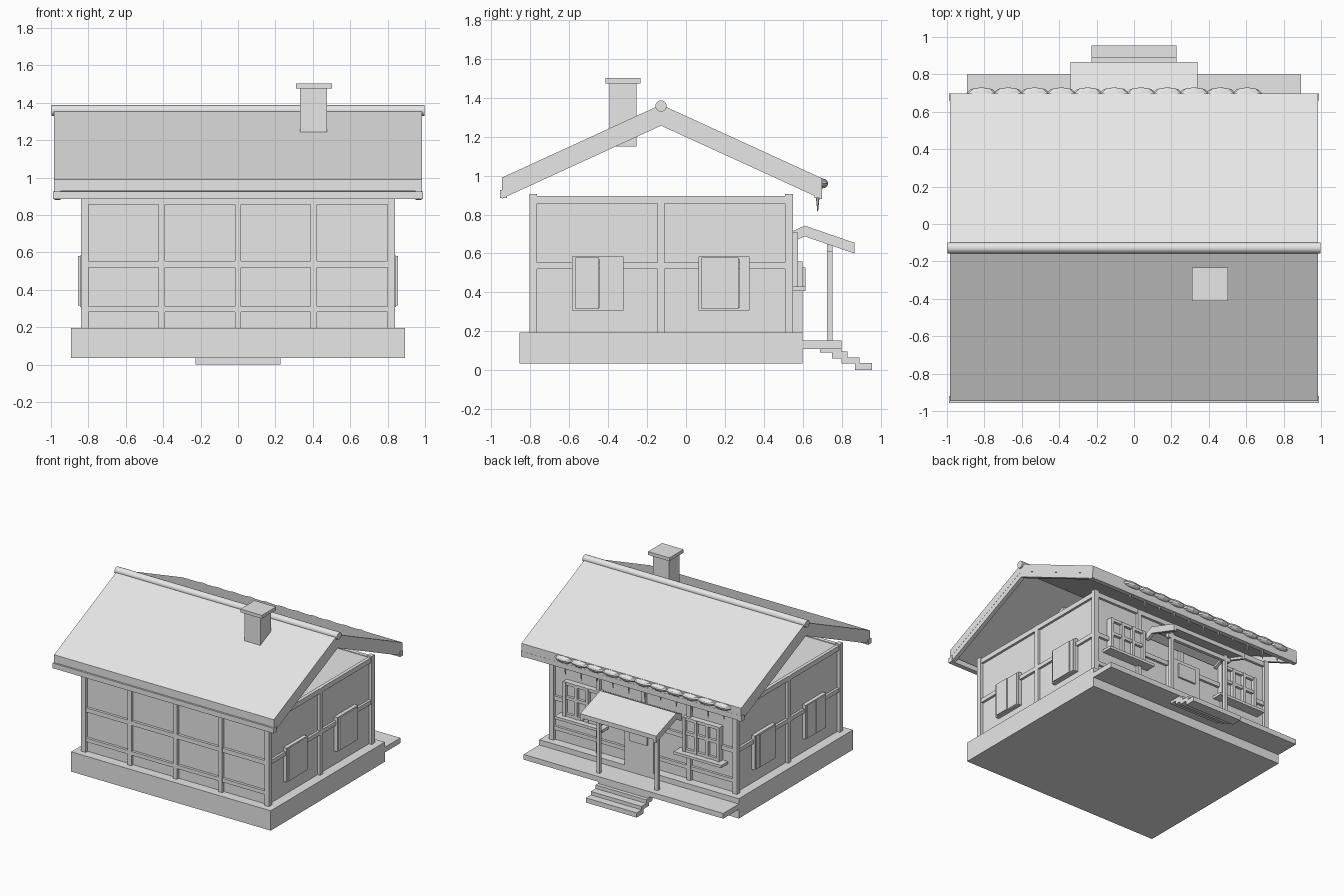
import bpy, bmesh, math
from mathutils import Matrix

cube = bpy.data.objects.get("Cube")
if cube:
    bpy.data.objects.remove(cube, do_unlink=True)

mat = bpy.data.materials.new("light_grey")
mat.use_nodes = True
GREY = (0.8, 0.8, 0.8, 1)
mat.diffuse_color = GREY
mat.node_tree.nodes["Principled BSDF"].inputs["Base Color"].default_value = GREY


def finish(name, bm):
    bmesh.ops.recalc_face_normals(bm, faces=bm.faces[:])
    mesh = bpy.data.meshes.new(name)
    bm.to_mesh(mesh)
    bm.free()
    mesh.materials.append(mat)
    ob = bpy.data.objects.new(name, mesh)
    bpy.context.scene.collection.objects.link(ob)
    return ob


def box(name, xs, ys, zs):
    bm = bmesh.new()
    size = [s[1] - s[0] for s in (xs, ys, zs)]
    mid = [(s[1] + s[0]) / 2 for s in (xs, ys, zs)]
    bmesh.ops.create_cube(bm, size=1, matrix=Matrix.Translation(mid) @ Matrix.Diagonal((*size, 1)))
    return finish(name, bm)


def prism(name, profile, x0, x1):
    """Extrude a (y, z) outline along x."""
    bm = bmesh.new()
    face = bm.faces.new([bm.verts.new((x0, y, z)) for y, z in profile])
    new = bmesh.ops.extrude_face_region(bm, geom=[face])["geom"]
    bmesh.ops.translate(bm, vec=(x1 - x0, 0, 0), verts=[v for v in new if isinstance(v, bmesh.types.BMVert)])
    return finish(name, bm)


def chevron(line, drop, thick):
    """Band of constant vertical thickness below a (y, z) line."""
    return [(y, z - drop) for y, z in line] + [(y, z - drop - thick) for y, z in reversed(line)]


# Plinth, porch deck and steps
box("plinth", (-0.893, 0.893), (-0.857, 0.60), (0.035, 0.195))
box("porch_deck", (-0.893, 0.893), (0.59, 0.80), (0.11, 0.152))
for y0, y1, z0, z1 in ((0.69, 0.80, 0.09, 0.11), (0.75, 0.83, 0.06, 0.095),
                       (0.80, 0.892, 0.035, 0.066), (0.87, 0.955, 0, 0.038)):
    box("porch_step", (-0.227, 0.227), (y0, y1), (z0, z1))

# Wall block with timber frame
box("walls", (-0.815, 0.815), (-0.78, 0.525), (0.19, 0.89))
XS = (-0.82, -0.408, 0, 0.405, 0.82)
BACK, FRONT, MID = -0.785, 0.529, -0.128
for y in (BACK, FRONT):
    for x in XS:
        r = 0.02 if abs(x) > 0.8 else 0.017
        box("wall_post", (x - r, x + r), (y - 0.02, y + 0.02), (0.19, 0.907 if abs(x) > 0.8 else 0.89))
    for z0, z1 in ((0.856, 0.895), (0.52, 0.555), (0.28, 0.31)):
        box("wall_rail", (-0.82, 0.82), (y - 0.016, y + 0.016), (z0, z1))
for x in (-0.82, 0.82):
    box("side_post", (x - 0.017, x + 0.017), (MID - 0.018, MID + 0.018), (0.19, 0.895))
    for z0, z1 in ((0.856, 0.895), (0.52, 0.553)):
        box("side_rail", (x - 0.014, x + 0.014), (BACK, FRONT), (z0, z1))

# Side windows with closed shutters
for s in (-1, 1):
    def span(a, b):
        return tuple(sorted((s * a, s * b)))
    for y0, split in ((-0.585, -0.446), (0.064, 0.272)):
        y1 = y0 + 0.263
        for a, b in ((y0, y0 + 0.016), (y1 - 0.016, y1)):
            box("shutter_frame_side", span(0.81, 0.845), (a, b), (0.308, 0.584))
        for a, b in ((0.308, 0.322), (0.57, 0.584)):
            box("shutter_frame_end", span(0.81, 0.845), (y0, y1), (a, b))
        box("shutter_wide", span(0.81, 0.855), (y0 + 0.016, split - 0.002), (0.315, 0.58))
        box("shutter_narrow", span(0.81, 0.85), (split + 0.002, y1 - 0.016), (0.315, 0.58))

# Porch windows: frame, bars and sill
for s in (-1, 1):
    x0, x1 = sorted((s * 0.37, s * 0.70))
    box("window_pane", (x0, x1), (0.52, 0.549), (0.43, 0.70))
    for i in range(4):
        x = x0 + 0.012 + i * (x1 - x0 - 0.024) / 3
        box("window_bar", (x - 0.012, x + 0.012), (0.52, 0.575), (0.43, 0.707))
    for z in (0.44, 0.58, 0.695):
        box("window_crossbar", (x0, x1), (0.52, 0.57), (z - 0.012, z + 0.012))
    sill = sorted((s * 0.32, s * 0.745))
    box("window_sill", sill, (0.53, 0.615), (0.408, 0.43))

# Door
box("door", (-0.13, 0.13), (0.52, 0.60), (0.15, 0.56))
box("door_panel", (-0.08, 0.08), (0.59, 0.615), (0.41, 0.527))

# Porch canopy on posts
canopy = [(0.545, 0.713), (0.61, 0.743), (0.866, 0.655)]
prism("canopy_roof", chevron(canopy, 0, 0.035), -0.34, 0.34)
for s in (-1, 1):
    x0, x1 = sorted((s * 0.34, s * 0.315))
    prism("canopy_trim", chevron(canopy, 0.035, 0.02), x0, x1)
    box("porch_post", (s * 0.26 - 0.014, s * 0.26 + 0.014), (0.726, 0.752), (0.15, 0.66))
box("porch_beam", (-0.3, 0.3), (0.726, 0.752), (0.61, 0.645))

# Main roof: slab, gable boards, eave beams, ridge roll
roof = [(-0.946, 0.99), (MID, 1.365), (0.698, 0.987)]
prism("roof_slab", chevron(roof, 0, 0.063), -0.983, 0.983)
for s in (-1, 1):
    x0, x1 = sorted((s * 0.982, s * 0.95))
    prism("gable_board", chevron(roof, 0.063, 0.045), x0, x1)
for y in (-0.938, 0.68):
    box("eave_beam", (-0.988, 0.988), (y - 0.019, y + 0.019), (0.884, 0.925))
bm = bmesh.new()
bmesh.ops.create_cone(bm, cap_ends=True, segments=20, radius1=0.029, radius2=0.029, depth=1.992,
                      matrix=Matrix.Translation((0, MID, 1.358)) @ Matrix.Rotation(math.pi / 2, 4, "Y"))
ridge = finish("ridge_roll", bm)
bpy.context.view_layer.objects.active = ridge
ridge.select_set(True)
bpy.ops.object.shade_smooth_by_angle()

# Rounded lumps and hanging icicles along the porch eave
for i in range(11):
    x = -0.815 + i * 0.142
    bm = bmesh.new()
    bmesh.ops.create_uvsphere(bm, u_segments=8, v_segments=6, radius=1,
                              matrix=Matrix.Translation((x, 0.699, 0.96)) @ Matrix.Diagonal((0.08, 0.032, 0.026, 1)))
    finish("eave_lump", bm)
    length = 0.04 + 0.03 * ((i * 3) % 4) / 3
    bm = bmesh.new()
    bmesh.ops.create_cone(bm, cap_ends=True, segments=6, radius1=0.002, radius2=0.009, depth=length,
                          matrix=Matrix.Translation((x, 0.677, 0.885 - length / 2)))
    finish("icicle", bm)

# Chimney
box("chimney_stack", (0.332, 0.475), (-0.393, -0.254), (1.15, 1.48))
box("chimney_cap", (0.311, 0.503), (-0.413, -0.233), (1.475, 1.502))
